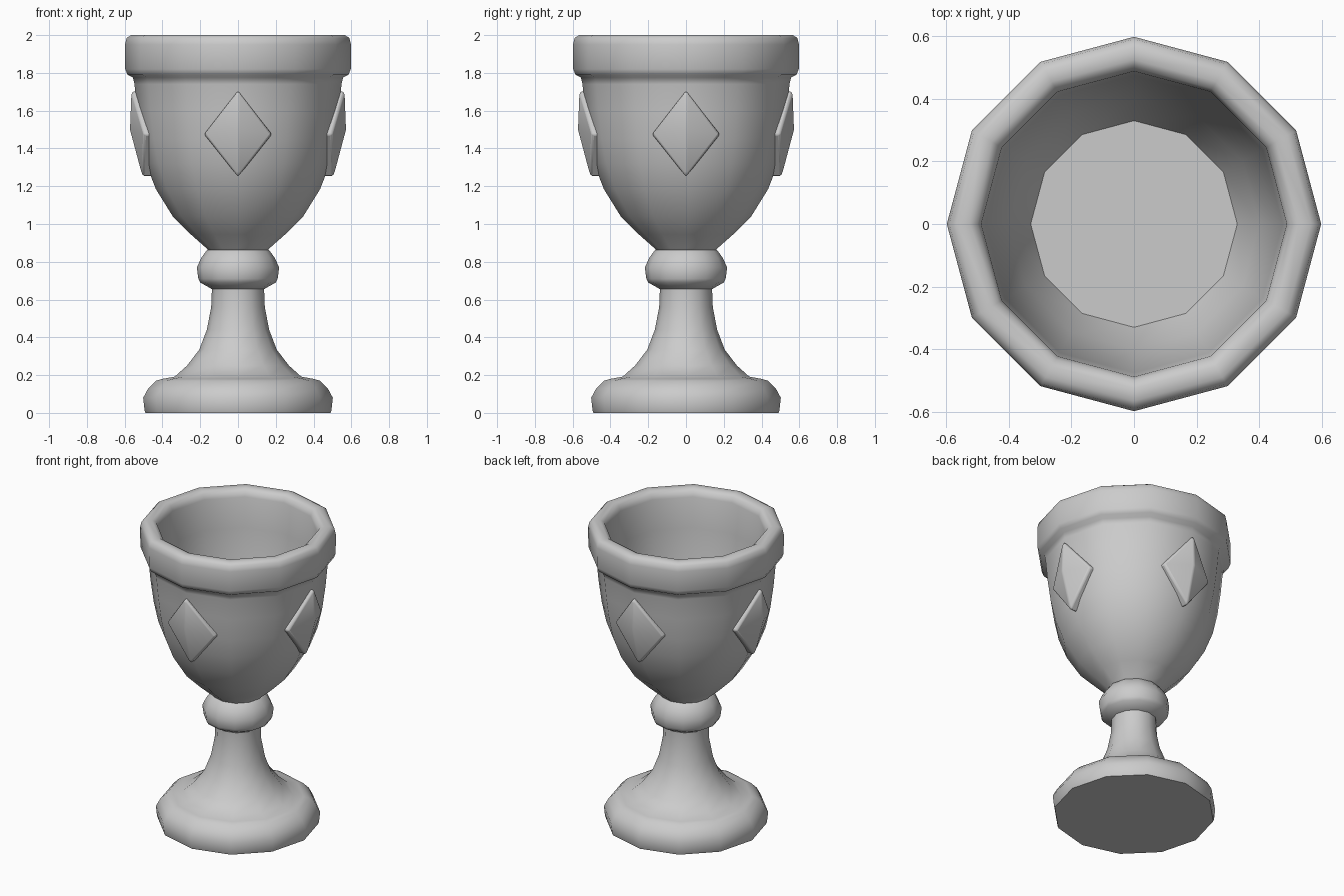
import bpy, bmesh, math
from mathutils import Matrix

if "Cube" in bpy.data.objects:
    bpy.data.objects.remove(bpy.data.objects["Cube"])

SIDES = 12
stone = bpy.data.materials.new("pale grey")
stone.diffuse_color = (0.6, 0.6, 0.6, 1)
stone.use_nodes = True
stone.node_tree.nodes["Principled BSDF"].inputs["Base Color"].default_value = stone.diffuse_color


def finish(bm, name, angle):
    """Turn a bmesh into a shaded object."""
    bmesh.ops.recalc_face_normals(bm, faces=bm.faces)
    mesh = bpy.data.meshes.new(name)
    bm.to_mesh(mesh)
    bm.free()
    mesh.materials.append(stone)
    obj = bpy.data.objects.new(name, mesh)
    bpy.context.collection.objects.link(obj)
    bpy.ops.object.select_all(action='DESELECT')
    obj.select_set(True)
    bpy.context.view_layer.objects.active = obj
    bpy.ops.object.shade_smooth_by_angle(angle=math.radians(angle))
    return obj


def lathe(name, profile, angle=60):
    """Twelve-sided turned part from (radius, height) points, capped at both ends."""
    bm = bmesh.new()
    rings = [[bm.verts.new((r * math.cos(i * math.tau / SIDES),
                            r * math.sin(i * math.tau / SIDES), z))
              for i in range(SIDES)] for r, z in profile]
    for low, high in zip(rings, rings[1:]):
        for i in range(SIDES):
            j = (i + 1) % SIDES
            bm.faces.new((low[i], low[j], high[j], high[i]))
    bm.faces.new(rings[0])
    bm.faces.new(rings[-1])
    return finish(bm, name, angle)


# Foot and flared stem
lathe("foot_and_stem", [
    (0.49, 0.0), (0.495, 0.015), (0.502, 0.08), (0.475, 0.13), (0.435, 0.17),
    (0.40, 0.18), (0.335, 0.192), (0.27, 0.25), (0.205, 0.335), (0.165, 0.44),
    (0.142, 0.56), (0.138, 0.66), (0.14, 0.70)])

# Collar between stem and bowl
lathe("collar", [
    (0.13, 0.65), (0.155, 0.665), (0.2, 0.69), (0.21, 0.71), (0.218, 0.77),
    (0.195, 0.82), (0.168, 0.858), (0.15, 0.87)])

# Hollow bowl with its thick rim: outside, over the lip, down to the inner floor
lathe("bowl_and_rim", [
    (0.15, 0.85), (0.165, 0.87), (0.25, 0.945), (0.345, 1.04), (0.435, 1.185),
    (0.487, 1.32), (0.515, 1.45), (0.535, 1.6), (0.548, 1.74), (0.556, 1.775),
    (0.585, 1.79), (0.597, 1.82), (0.598, 1.95), (0.59, 1.985), (0.565, 2.0),
    (0.525, 2.0), (0.5, 1.985), (0.488, 1.95), (0.475, 1.75), (0.45, 1.5),
    (0.40, 1.28), (0.33, 1.13)])

# Four raised diamond studs around the bowl
for k, side in enumerate(("right", "back", "left", "front")):
    bm = bmesh.new()
    outline = [(0.566, 0, 1.705), (0.497, 0.178, 1.475),
               (0.507, 0, 1.25), (0.497, -0.178, 1.475)]
    face = [bm.verts.new(p) for p in outline]
    back = [bm.verts.new((x - 0.06, y * 1.02, z)) for x, y, z in outline]
    apex = bm.verts.new((0.574, 0, 1.50))
    for i in range(4):
        j = (i + 1) % 4
        bm.faces.new((face[i], face[j], apex))
        bm.faces.new((back[i], back[j], face[j], face[i]))
    bm.faces.new(back)
    bm.transform(Matrix.Rotation(k * math.pi / 2, 4, 'Z'))
    stud = finish(bm, "diamond_stud_" + side, 50)
    bevel = stud.modifiers.new("soft edges", 'BEVEL')
    bevel.width = 0.01
    bevel.segments = 2
    bevel.limit_method = 'ANGLE'
    bevel.angle_limit = math.radians(40)
